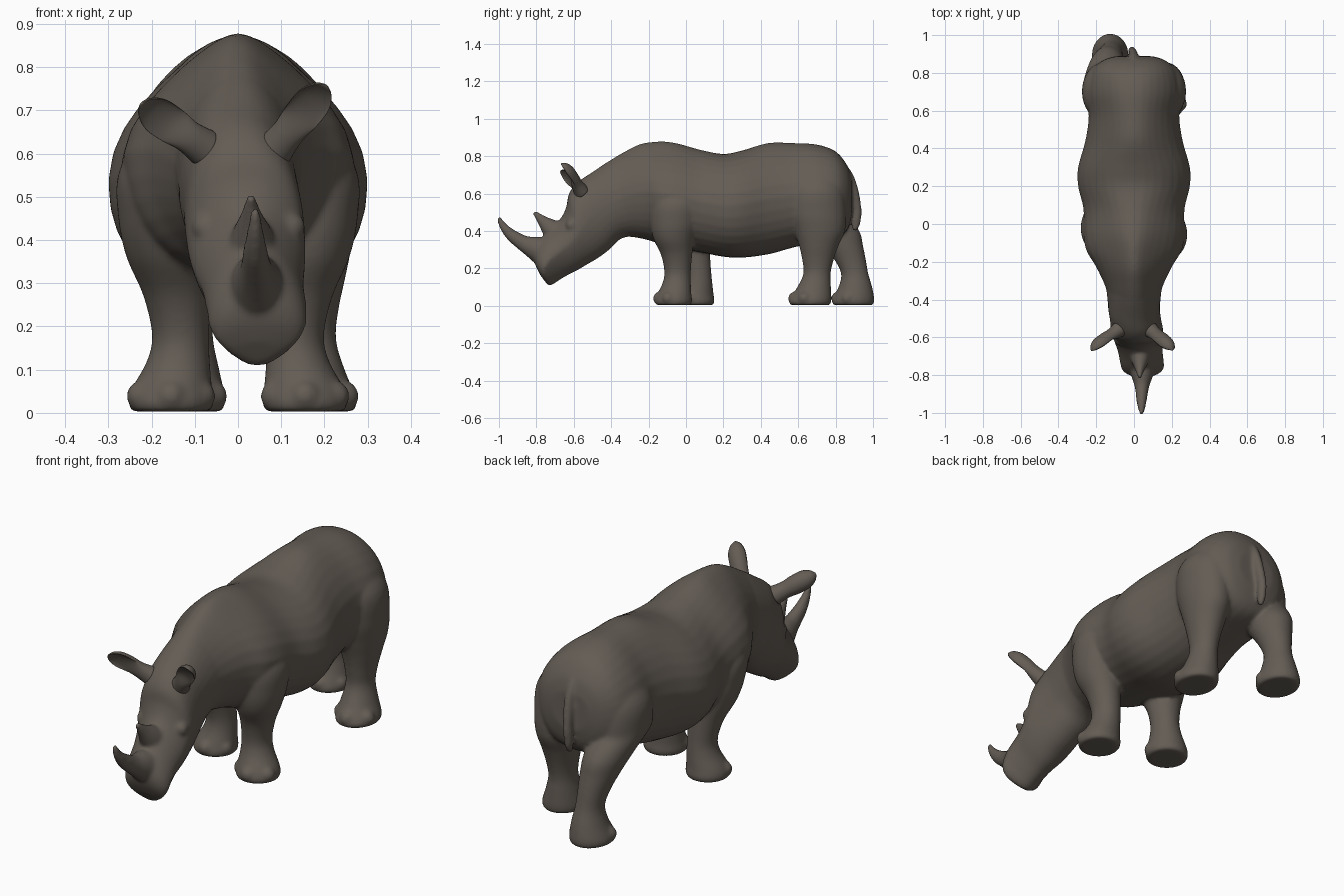
import bpy, bmesh, math
from mathutils import Vector, Matrix

hide = bpy.data.materials.new("dark grey brown hide")
hide.diffuse_color = (0.127, 0.108, 0.09, 1)
N = 32


def dense(rows, k=6):
    """Smoothly interpolate rows of numbers (Catmull-Rom)."""
    out = []
    for i in range(len(rows) - 1):
        p = [rows[max(0, min(len(rows) - 1, j))] for j in (i - 1, i, i + 1, i + 2)]
        for s in range(k):
            t = s / k
            out.append([0.5 * (2 * b + (c - a) * t + (2 * a - 5 * b + 4 * c - d) * t * t
                               + (3 * b - a - 3 * c + d) * t ** 3) for a, b, c, d in zip(*p)])
    out.append(list(rows[-1]))
    return out


def skin(bm, rings):
    """Closed skin over a series of rings of points."""
    vs = [[bm.verts.new(p) for p in r] for r in rings]
    faces = []
    for a, b in zip(vs, vs[1:]):
        for i in range(len(a)):
            j = (i + 1) % len(a)
            faces.append(bm.faces.new((a[i], a[j], b[j], b[i])))
    faces += [bm.faces.new(vs[0]), bm.faces.new(vs[-1])]
    bmesh.ops.recalc_face_normals(bm, faces=faces)


def finish(name, bm):
    me = bpy.data.meshes.new(name)
    bm.to_mesh(me)
    bm.free()
    ob = bpy.data.objects.new(name, me)
    bpy.context.collection.objects.link(ob)
    me.materials.append(hide)
    me.shade_smooth()
    return ob


def angles():
    return [2 * math.pi * i / N for i in range(N)]


def ball(p, r):
    bmesh.ops.create_uvsphere(bm, u_segments=16, v_segments=10, radius=r,
                              matrix=Matrix.Translation(p))


def spow(v, e=0.9):
    return math.copysign(abs(v) ** e, v)


def trunk(rows, chin=0):
    """Rows: top y, top z, bottom y, bottom z, half width, narrowing of the top."""
    rings = []
    for ty, tz, by, bz, hw, k in dense(rows):
        my, mz = (ty + by) / 2, (tz + bz) / 2
        turn = max(0, min(1, (-0.45 - my) / 0.3))   # head turns slightly
        ring = []
        for t in angles():
            c, s = spow(math.cos(t)), spow(math.sin(t))
            w = hw * (1 - k * max(0, s) ** 1.5 - chin * turn * max(0, -s))
            ring.append((0.045 * turn + c * w, my + s * (ty - by) / 2, mz + s * (tz - bz) / 2))
        rings.append(ring)
    skin(bm, rings)


def leg(rows, side, dy=0, dx=0, reach=0.5):
    """Rows: z, x, y, x radius, y radius. dy and dx move the foot for the stride."""
    rings = []
    for z, x, y, rx, ry in dense(rows):
        w = max(0, 1 - (z / reach) ** 2)
        cx, cy = side * x + dx * w, y + dy * w
        rings.append([(cx + rx * math.cos(t), cy + ry * math.sin(t), max(z, 0.003)) for t in angles()])
    skin(bm, rings)
    # toes
    z, x, y, rx, ry = rows[-2]
    for a in (-68, 0, 68):
        a = math.radians(a)
        ball((side * x + dx + math.sin(a) * rx * 0.74, y + dy - math.cos(a) * ry * 0.74, 0.039), 0.036)


def tube(rows):
    """Rows: x, y, z, radius, swept in the yz plane."""
    pts = dense(rows)
    rings = []
    for i, (x, y, z, r) in enumerate(pts):
        a, b = pts[max(0, i - 1)], pts[min(len(pts) - 1, i + 1)]
        d = Vector((0, b[1] - a[1], b[2] - a[2])).normalized()
        u, v = Vector((1, 0, 0)), Vector((0, -d.z, d.y))
        rings.append([Vector((x, y, z)) + u * r * 0.85 * math.cos(t) + v * r * math.sin(t)
                      for t in angles()])
    skin(bm, rings)


def ear(name, base, tip, side):
    """Ear cupped towards the front."""
    base, tip = Vector(base), Vector(tip)
    a = (tip - base).normalized()
    f = Vector((side * 0.35, -1, 0.15))
    f = (f - a * f.dot(a)).normalized()
    u = a.cross(f)
    rings = []
    for s, r, cup in dense([(0, 0.044, -1), (0.25, 0.038, -0.7), (0.5, 0.043, 0.1),
                            (0.75, 0.042, 0.3), (0.92, 0.026, 0.2), (1, 0.005, -0.2)]):
        c = base.lerp(tip, s)
        rings.append([c + u * r * math.cos(t) + f * r * 0.95 *
                      (math.sin(t) if math.sin(t) < 0 else -cup * math.sin(t)) for t in angles()])
    mesh = bmesh.new()
    skin(mesh, rings)
    finish(name, mesh)


bm = bmesh.new()
# torso
trunk([
    (0.885, 0.68, 0.89, 0.5, 0.10, 0), (0.862, 0.75, 0.87, 0.42, 0.165, 0),
    (0.80, 0.825, 0.82, 0.37, 0.225, 0.15), (0.70, 0.862, 0.70, 0.34, 0.252, 0.25),
    (0.57, 0.87, 0.57, 0.31, 0.24, 0.32), (0.44, 0.87, 0.44, 0.275, 0.258, 0.35),
    (0.30, 0.83, 0.30, 0.257, 0.296, 0.22), (0.20, 0.812, 0.20, 0.262, 0.296, 0.2),
    (0.08, 0.833, 0.08, 0.285, 0.268, 0.35), (-0.05, 0.869, -0.05, 0.31, 0.268, 0.5),
    (-0.14, 0.878, -0.14, 0.33, 0.252, 0.6), (-0.24, 0.866, -0.20, 0.35, 0.205, 0.57),
    (-0.33, 0.823, -0.27, 0.365, 0.165, 0.45), (-0.41, 0.775, -0.32, 0.37, 0.14, 0.3)])
# neck and head
trunk([
    (-0.33, 0.815, -0.26, 0.375, 0.155, 0.45), (-0.41, 0.775, -0.31, 0.37, 0.145, 0.3),
    (-0.50, 0.715, -0.36, 0.35, 0.138, 0.1), (-0.58, 0.66, -0.41, 0.30, 0.135, 0),
    (-0.625, 0.60, -0.47, 0.255, 0.138, 0), (-0.64, 0.53, -0.53, 0.22, 0.137, 0.15),
    (-0.665, 0.475, -0.58, 0.19, 0.13, 0.3), (-0.715, 0.42, -0.63, 0.165, 0.12, 0.35),
    (-0.78, 0.35, -0.68, 0.135, 0.117, 0.25), (-0.81, 0.28, -0.71, 0.115, 0.112, 0.15),
    (-0.805, 0.22, -0.73, 0.108, 0.09, 0), (-0.78, 0.165, -0.745, 0.118, 0.05, 0)], chin=0.45)
# brows
for s in (-1, 1):
    ball((0.025 + s * 0.098, -0.61, 0.43), 0.034)
# front legs
front = [(0.68, 0.15, -0.05, 0.05, 0.07), (0.56, 0.175, -0.05, 0.10, 0.13),
         (0.45, 0.172, -0.06, 0.105, 0.13), (0.36, 0.16, -0.065, 0.098, 0.11),
         (0.27, 0.142, -0.05, 0.077, 0.083), (0.18, 0.133, -0.045, 0.066, 0.071),
         (0.12, 0.138, -0.05, 0.073, 0.076), (0.06, 0.152, -0.063, 0.092, 0.092),
         (0.025, 0.155, -0.067, 0.099, 0.10), (0.0, 0.155, -0.067, 0.09, 0.09)]
leg(front, 1)
leg(front, -1, dy=0.12, reach=0.6)
# hind legs
hind = [(0.75, 0.10, 0.70, 0.07, 0.09), (0.63, 0.158, 0.70, 0.106, 0.14),
        (0.50, 0.168, 0.705, 0.106, 0.15), (0.40, 0.165, 0.715, 0.10, 0.135),
        (0.32, 0.165, 0.71, 0.085, 0.105), (0.24, 0.165, 0.705, 0.068, 0.083),
        (0.17, 0.165, 0.70, 0.062, 0.073), (0.10, 0.17, 0.685, 0.077, 0.09),
        (0.03, 0.178, 0.665, 0.097, 0.113), (0.0, 0.178, 0.665, 0.088, 0.104)]
leg(hind, 1)
leg(hind, -1, dy=0.23, dx=0.052, reach=0.49)
# horns
tube([(0.043, -0.73, 0.275, 0.09), (0.043, -0.80, 0.305, 0.068), (0.042, -0.865, 0.332, 0.044),
      (0.04, -0.93, 0.375, 0.033), (0.04, -0.975, 0.422, 0.022), (0.04, -1.002, 0.472, 0.012)])
tube([(0.033, -0.65, 0.345, 0.09), (0.033, -0.72, 0.41, 0.056),
      (0.031, -0.77, 0.457, 0.029), (0.03, -0.812, 0.501, 0.012)])
# tail
tube([(0, 0.82, 0.76, 0.025), (0, 0.87, 0.69, 0.027), (-0.003, 0.90, 0.60, 0.026),
      (-0.01, 0.915, 0.51, 0.024), (-0.012, 0.91, 0.44, 0.022), (-0.012, 0.90, 0.40, 0.012)])

# merge the overlapping parts into one smooth hide
body = finish("body", bm)
bpy.context.view_layer.objects.active = body
body.select_set(True)
m = body.modifiers.new("merge", 'REMESH')
m.mode = 'VOXEL'
m.voxel_size = 0.0075
m = body.modifiers.new("soften", 'SMOOTH')
m.factor = 0.5
m.iterations = 12
for mod in list(body.modifiers):
    bpy.ops.object.modifier_apply(modifier=mod.name)
body.data.shade_smooth()
if not body.data.materials:
    body.data.materials.append(hide)

# ears
ear("right_ear", (0.085, -0.56, 0.61), (0.204, -0.668, 0.757), 1)
ear("left_ear", (-0.08, -0.56, 0.615), (-0.224, -0.672, 0.714), -1)
